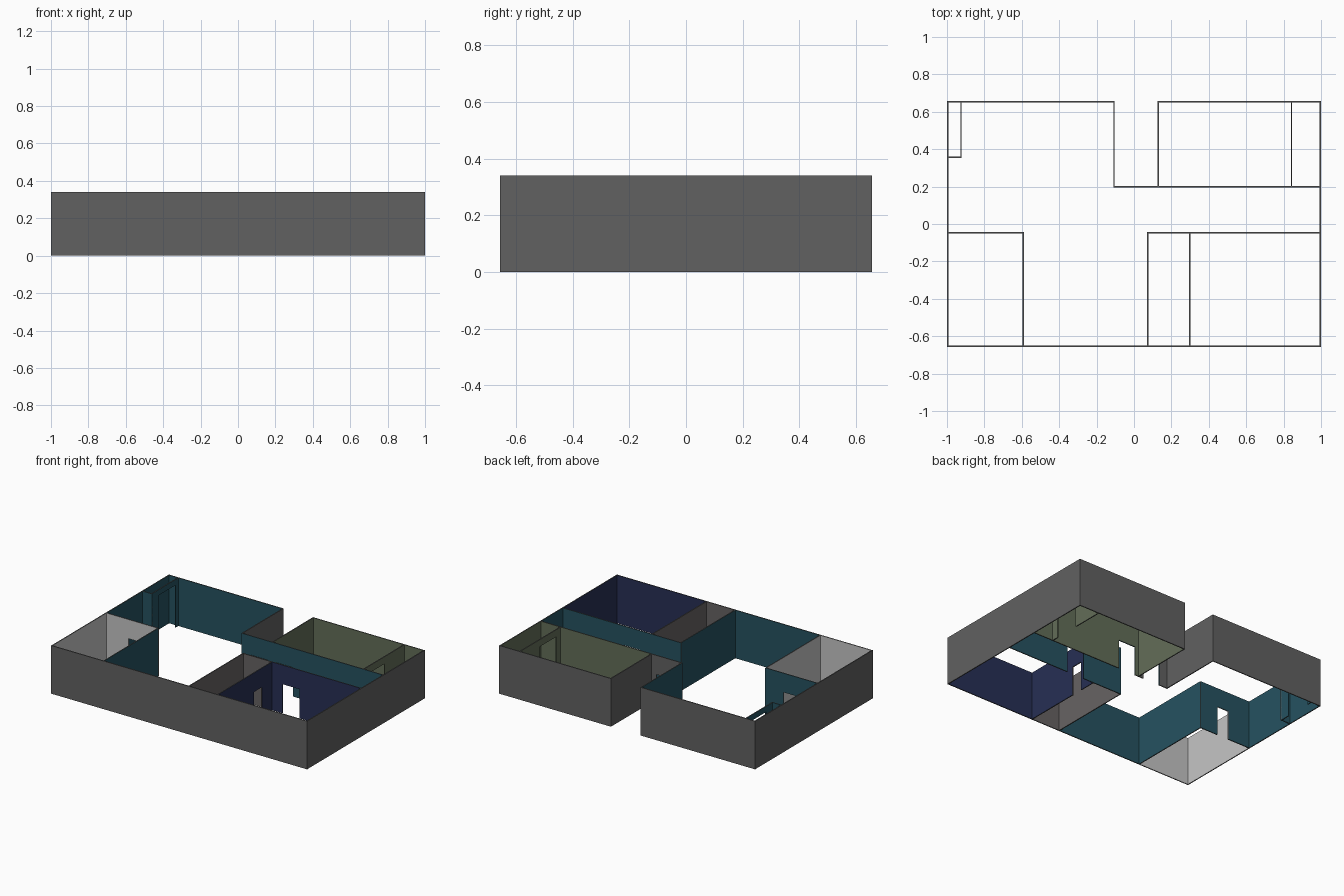
import bpy, bmesh

if "Cube" in bpy.data.objects:
    bpy.data.objects.remove(bpy.data.objects["Cube"])

T = 0.007           # wall thickness
H = 0.34            # wall height
DOOR = 0.205        # door height
X, Y = 1 - T / 2, 0.657 - T / 2   # centre lines of the outer walls


def material(name, rgb):
    m = bpy.data.materials.new(name)
    m.diffuse_color = (*rgb, 1)
    m.use_nodes = True
    m.node_tree.nodes["Principled BSDF"].inputs["Base Color"].default_value = m.diffuse_color
    return m


MATS = {
    "grey": material("dark grey exterior", (0.120, 0.120, 0.120)),
    "teal": material("teal paint", (0.019, 0.085, 0.118)),
    "navy": material("navy paint", (0.020, 0.029, 0.090)),
    "green": material("sage green paint", (0.125, 0.155, 0.098)),
    "light": material("light grey paint", (0.560, 0.560, 0.560)),
    "warm": material("warm grey paint", (0.135, 0.125, 0.125)),
}


def wall(name, axis, at, a, b, low, high, opening=None, ext=(0, 0)):
    """Wall along an axis from a to b on the line 'at'.
    low / high: paint on the side facing minus / plus of the other axis.
    opening: (start, end, height). ext: extra length at each end."""
    a, b = a - ext[0] * T / 2, b + ext[1] * T / 2
    outline = [(a, 0)]
    if opening:
        s, e, h = opening
        outline += [(s, 0), (s, h), (e, h), (e, 0)]
    outline += [(b, 0), (b, H), (a, H)]

    def point(u, z, off):
        return (u, at + off, z) if axis == "x" else (at + off, u, z)

    bm = bmesh.new()
    sides = [[bm.verts.new(point(u, z, o)) for u, z in outline] for o in (-T / 2, T / 2)]
    caps = [bm.faces.new(s) for s in sides]
    n = len(outline)
    for i in range(n):
        j = (i + 1) % n
        f = bm.faces.new((sides[0][i], sides[0][j], sides[1][j], sides[1][i]))
        # jambs take the room paint, ends and rim stay grey
        f.material_index = 1 if opening and 1 <= i <= 3 else 0
    caps[0].material_index, caps[1].material_index = 1, 2
    bmesh.ops.recalc_face_normals(bm, faces=bm.faces)
    bmesh.ops.triangulate(bm, faces=caps)
    me = bpy.data.meshes.new(name)
    bm.to_mesh(me)
    bm.free()
    for key in ("grey", low, high):
        me.materials.append(MATS[key])
    bpy.context.collection.objects.link(bpy.data.objects.new(name, me))


# room grid lines
XB, XM, XN = -0.592, 0.073, 0.298       # small bath, middle bath, navy room
XP0, XP1, XC = -0.107, 0.130, 0.842     # entry recess, green room closet
YS, YN = -0.047, 0.199                  # corridor south and north
CX, CY = -0.925, 0.357                  # living room closet

# front outer wall, one piece per room
wall("front_wall_small_bath", "x", -Y, -X, XB, "grey", "light", ext=(1, 0))
wall("front_wall_living", "x", -Y, XB, XM, "grey", "teal")
wall("front_wall_middle_bath", "x", -Y, XM, XN, "grey", "warm")
wall("front_wall_navy_room", "x", -Y, XN, X, "grey", "navy", ext=(0, 1))

# left outer wall
wall("left_wall_small_bath", "y", -X, -Y, YS, "grey", "light")
wall("left_wall_living", "y", -X, YS, Y, "grey", "teal")

# right outer wall
wall("right_wall_navy_room", "y", X, -Y, YS, "navy", "grey")
wall("right_wall_corridor", "y", X, YS, YN, "teal", "grey")
wall("right_wall_green_room", "y", X, YN, Y, "green", "grey")

# back outer walls and entry recess
wall("back_wall_living", "x", Y, -X, XP0, "teal", "grey", ext=(1, 1))
wall("back_wall_green_room", "x", Y, XP1, X, "green", "grey", ext=(1, 1))
wall("recess_left_wall", "y", XP0, YN, Y, "teal", "grey")
wall("recess_right_wall", "y", XP1, YN, Y, "grey", "green")
wall("entry_wall", "x", YN, XP0, XP1, "teal", "grey", (-0.04, 0.09, DOOR), ext=(1, 0))

# corridor walls
wall("corridor_north_wall", "x", YN, XP1, X, "teal", "green", (0.16, 0.295, DOOR))
wall("corridor_south_wall_bath", "x", YS, XM, XN, "warm", "teal", ext=(1, 0))
wall("corridor_south_wall_navy", "x", YS, XN, X, "navy", "teal", (0.383, 0.516, DOOR))

# inner partitions
wall("middle_bath_left_wall", "y", XM, -Y, YS, "teal", "warm")
wall("middle_bath_right_wall", "y", XN, -Y, YS, "warm", "navy", (-0.25, -0.165, DOOR))
wall("small_bath_right_wall", "y", XB, -Y, YS, "light", "teal")
wall("small_bath_back_wall", "x", YS, -X, XB, "light", "teal", (-0.82, -0.73, DOOR), ext=(0, 1))

# closets
wall("green_closet_wall", "y", XC, YN, Y, "green", "green", (0.25, 0.43, 0.29))
wall("living_closet_wall", "y", CX, CY, Y, "teal", "teal", (0.43, 0.62, 0.30))
wall("living_closet_end", "x", CY, -X, CX, "teal", "teal", ext=(0, 1))
